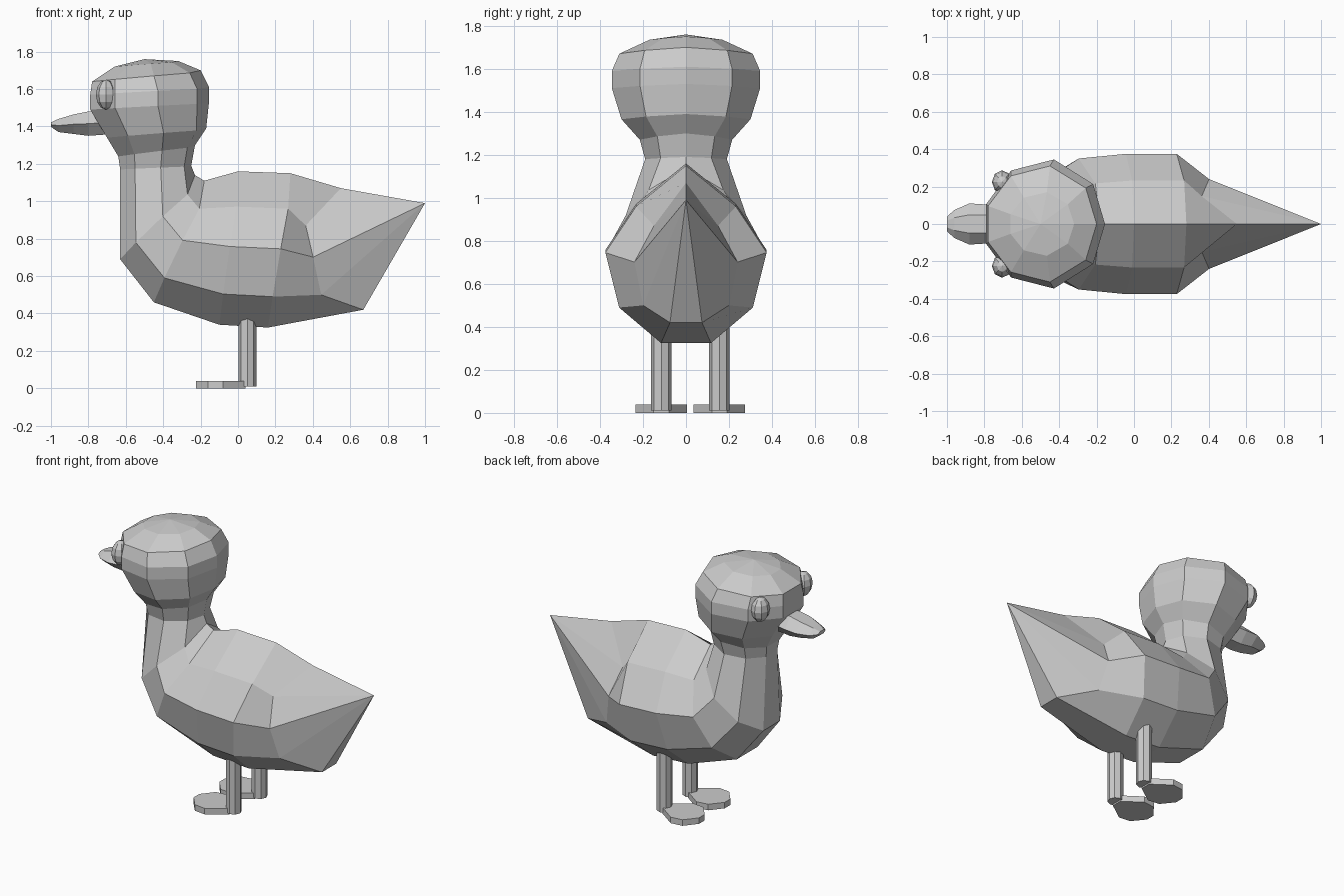
import bpy, bmesh, math
from mathutils import Matrix

if "Cube" in bpy.data.objects:
    bpy.data.objects.remove(bpy.data.objects["Cube"])

grey = bpy.data.materials.new("plain grey")
grey.diffuse_color = (0.6, 0.6, 0.6, 1)
grey.use_nodes = True
grey.node_tree.nodes["Principled BSDF"].inputs["Base Color"].default_value = grey.diffuse_color


def finish(name, bm):
    bmesh.ops.recalc_face_normals(bm, faces=bm.faces)
    me = bpy.data.meshes.new(name)
    bm.to_mesh(me)
    bm.free()
    me.materials.append(grey)
    ob = bpy.data.objects.new(name, me)
    bpy.context.collection.objects.link(ob)


def loft(name, rings, start=None, end=None):
    """Skin closed rings of points, closing each end with a pole or a cap."""
    bm = bmesh.new()
    loops = [[bm.verts.new(p) for p in r] for r in rings]
    n = len(loops[0])
    for a, b in zip(loops, loops[1:]):
        for i in range(n):
            j = (i + 1) % n
            bm.faces.new((a[i], a[j], b[j], b[i]))
    for loop, pole in ((loops[0], start), (loops[-1], end)):
        if pole:
            v = bm.verts.new(pole)
            for i in range(n):
                bm.faces.new((loop[i], loop[(i + 1) % n], v))
        else:
            bm.faces.new(loop)
    finish(name, bm)


# Nine-sided section shared by head, neck and body: single point on the
# spine, a flat on the breast; fractions run from spine to breast
ALONG = (0, .10, .43, .79, 1)
DOWN = (0, .23, .49, .80, 1)
WIDE = (0, .62, 1, .83, .31)


def section(spine, breast, width, pull=0):
    side = []
    for i in range(5):
        p = pull if 0 < i < 4 else 0
        x = spine[0] + (breast[0] - spine[0]) * ALONG[i] - p
        z = spine[1] + (breast[1] - spine[1]) * DOWN[i] - p * .25
        side.append((x, width * WIDE[i], z))
    return side + [(x, -y, z) for x, y, z in reversed(side[1:])]


# Body: one skin from the crown, down the neck and back to the tail tip
body = [
    section((-.32, 1.75), (-.66, 1.72), .17),
    section((-.20, 1.70), (-.78, 1.64), .31),
    section((-.155, 1.61), (-.79, 1.57), .345),
    section((-.155, 1.53), (-.79, 1.49), .345),
    section((-.17, 1.39), (-.70, 1.34), .30),
    section((-.23, 1.30), (-.64, 1.24), .215),
    section((-.25, 1.19), (-.63, 1.17), .19),
    section((-.23, 1.14), (-.63, .69), .28),
    section((-.18, 1.11), (-.45, .46), .35),
    section((.00, 1.16), (-.10, .34), .375),
    section((.28, 1.15), (.16, .325), .375),
    section((.55, 1.07), (.67, .42), .24, pull=.2),
]
loft("body", body, (-.50, 0, 1.76), (1, 0, .99))


# Beak: six-sided sections tapering to a blunt tip
def beak_ring(x, w, z, h):
    return [(x, w * a, z + h * b) for a, b in
            ((-1, 0), (-.45, 1), (.45, 1), (1, 0), (.45, -1), (-.45, -1))]


loft("beak", [beak_ring(-.66, .09, 1.425, .065), beak_ring(-.80, .105, 1.415, .065),
              beak_ring(-.88, .11, 1.412, .052), beak_ring(-.96, .075, 1.405, .035),
              beak_ring(-1, .04, 1.41, .012)])

# Foot outline, one half from heel to toe
HALF_FOOT = [(.04, .035), (-.08, .12), (-.16, .11), (-.225, .03)]
foot = HALF_FOOT + [(x, -y) for x, y in reversed(HALF_FOOT)]
post = [(.048 * math.cos(i * math.pi / 4), .048 * math.sin(i * math.pi / 4)) for i in range(8)]

for side, y, sign in (("left", -.115, -1), ("right", .155, 1)):
    # Eye: low-poly bead on the side of the face
    bm = bmesh.new()
    bmesh.ops.create_uvsphere(bm, u_segments=8, v_segments=6, radius=1,
                              matrix=Matrix.Translation((-.705, sign * .225, 1.57))
                              @ Matrix.Diagonal((.055, .062, .08, 1)))
    finish(side + "_eye", bm)
    # Leg: eight-sided post
    loft(side + "_leg", [[(.05 + a, y + b, z) for a, b in post] for z in (.01, .45)])
    # Webbed foot: flat plate widening forward from the heel
    loft(side + "_foot", [[(a, y + b, z) for a, b in foot] for z in (0, .04)])
